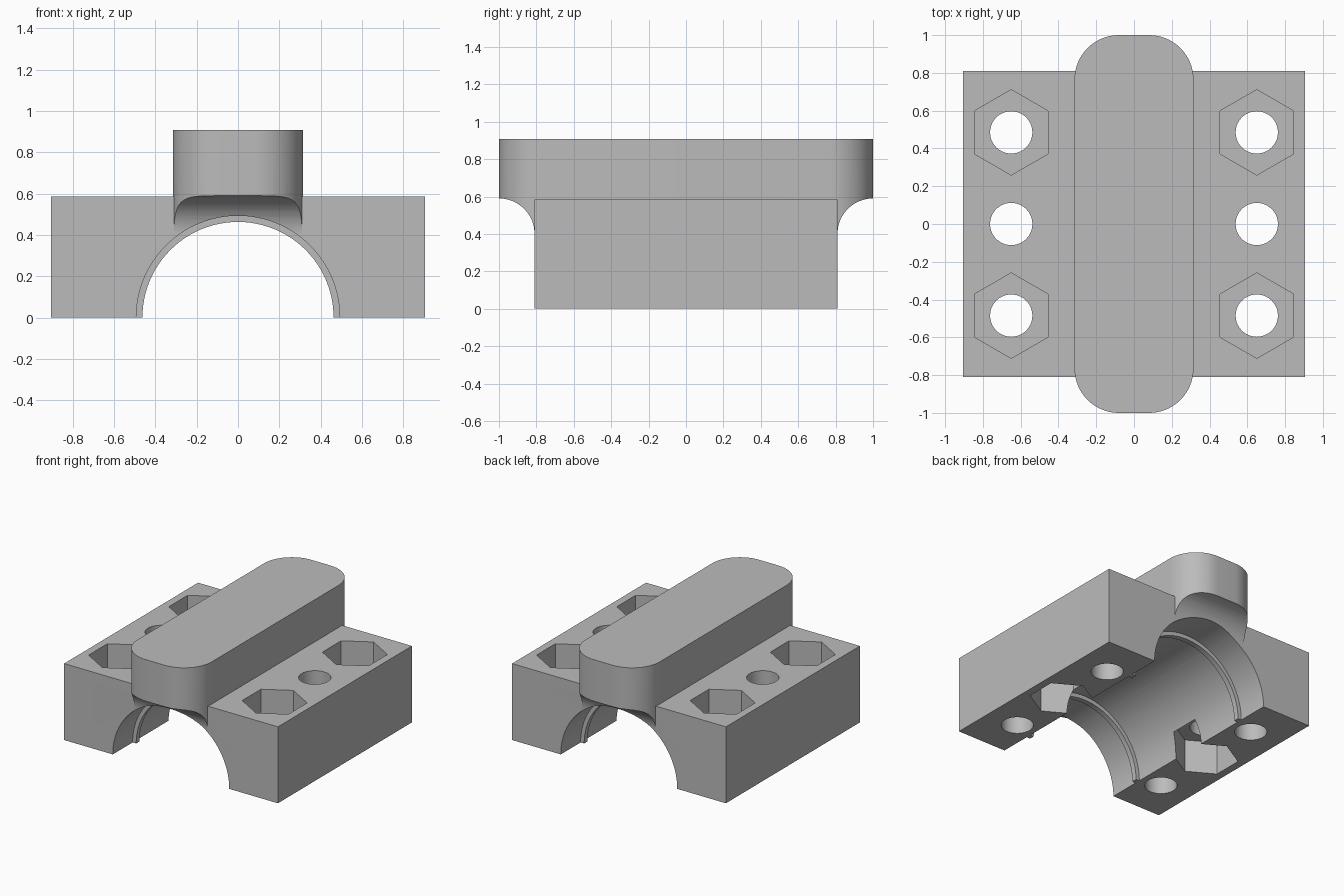
import bpy, bmesh
from math import sin, cos, pi, radians

cube = bpy.data.objects.get("Cube")
if cube:
    bpy.data.objects.remove(cube, do_unlink=True)

grey = bpy.data.materials.new("plain grey")
grey.use_nodes = True
colour = (0.5, 0.5, 0.5, 1)
grey.diffuse_color = colour
grey.node_tree.nodes["Principled BSDF"].inputs["Base Color"].default_value = colour


def arc(cx, cy, r, start, end, steps):
    """Points along an arc, angles in degrees."""
    angles = [radians(start + (end - start) * i / steps) for i in range(steps + 1)]
    return [(cx + r * cos(a), cy + r * sin(a)) for a in angles]


def circle(cx, cy, r, sides, start=0):
    return arc(cx, cy, r, start, start + 360, sides)[:-1]


def prism(name, points, axis, low, high):
    """Extrude a 2D outline along an axis."""
    place = {"x": lambda a, b, h: (h, a, b),
             "y": lambda a, b, h: (a, h, b),
             "z": lambda a, b, h: (a, b, h)}[axis]
    bm = bmesh.new()
    face = bm.faces.new([bm.verts.new(place(a, b, low)) for a, b in points])
    top = bmesh.ops.extrude_face_region(bm, geom=[face])
    shift = place(0, 0, high - low)
    bmesh.ops.translate(bm, vec=shift, verts=[v for v in top["geom"] if isinstance(v, bmesh.types.BMVert)])
    bmesh.ops.recalc_face_normals(bm, faces=bm.faces)
    mesh = bpy.data.meshes.new(name)
    bm.to_mesh(mesh)
    bm.free()
    mesh.materials.append(grey)
    obj = bpy.data.objects.new(name, mesh)
    bpy.context.collection.objects.link(obj)
    return obj


def activate(obj):
    bpy.ops.object.select_all(action="DESELECT")
    obj.select_set(True)
    bpy.context.view_layer.objects.active = obj


def combine(target, other, operation):
    """Apply a boolean and discard the second object."""
    mod = target.modifiers.new(operation.lower(), "BOOLEAN")
    mod.object = other
    mod.operation = operation
    mod.solver = "EXACT"
    activate(target)
    bpy.ops.object.modifier_apply(modifier=mod.name)
    bpy.data.objects.remove(other, do_unlink=True)


# Main block
W, D, H = 0.905, 0.81, 0.585
block = prism("clamp_block", [(-W, 0), (W, 0), (W, H), (-W, H)], "y", -D, D)

# Rounded bar along the top
bx, by, r = 0.315, 1.0, 0.235
outline = []
for sx, sy, start in ((1, 1, 0), (-1, 1, 90), (-1, -1, 180), (1, -1, 270)):
    outline += arc(sx * (bx - r), sy * (by - r), r, start, start + 90, 16)
bar = prism("top_bar", outline, "z", 0.3, 0.908)

# Concave undercut below each bar end
for s in (1, -1):
    cove = arc(1.0, 0.4, 0.19, 180, 90, 16) + [(1.2, 0.59), (1.2, 0.2), (D, 0.2)]
    combine(bar, prism("undercut", [(s * y, z) for y, z in cove], "x", -0.5, 0.5), "DIFFERENCE")
combine(block, bar, "UNION")

# Half-round bore
bore_r = 0.493
combine(block, prism("bore", circle(0, 0, bore_r, 96), "y", -1.3, 1.3), "DIFFERENCE")

# Bolt holes, with nut pockets on top at the ends and below in the middle
depth = 0.25
for x in (-0.65, 0.65):
    for y in (-0.485, 0, 0.485):
        combine(block, prism("hole", circle(x, y, 0.112, 40), "z", -0.2, 0.8), "DIFFERENCE")
        low, high = (-0.2, depth) if y == 0 else (H - depth, 0.8)
        combine(block, prism("pocket", circle(x, y, 0.226, 6, 30), "z", low, high), "DIFFERENCE")

# Two thin retaining ribs inside the bore
parts = [block]
for name, y in (("front_rib", -0.55), ("back_rib", 0.55)):
    ring = arc(0, 0, bore_r + 0.004, 0, 180, 48) + arc(0, 0, 0.463, 180, 0, 48)
    parts.append(prism(name, ring, "y", y - 0.02, y + 0.02))

for part in parts:
    activate(part)
    bpy.ops.object.shade_smooth_by_angle(angle=radians(25))
